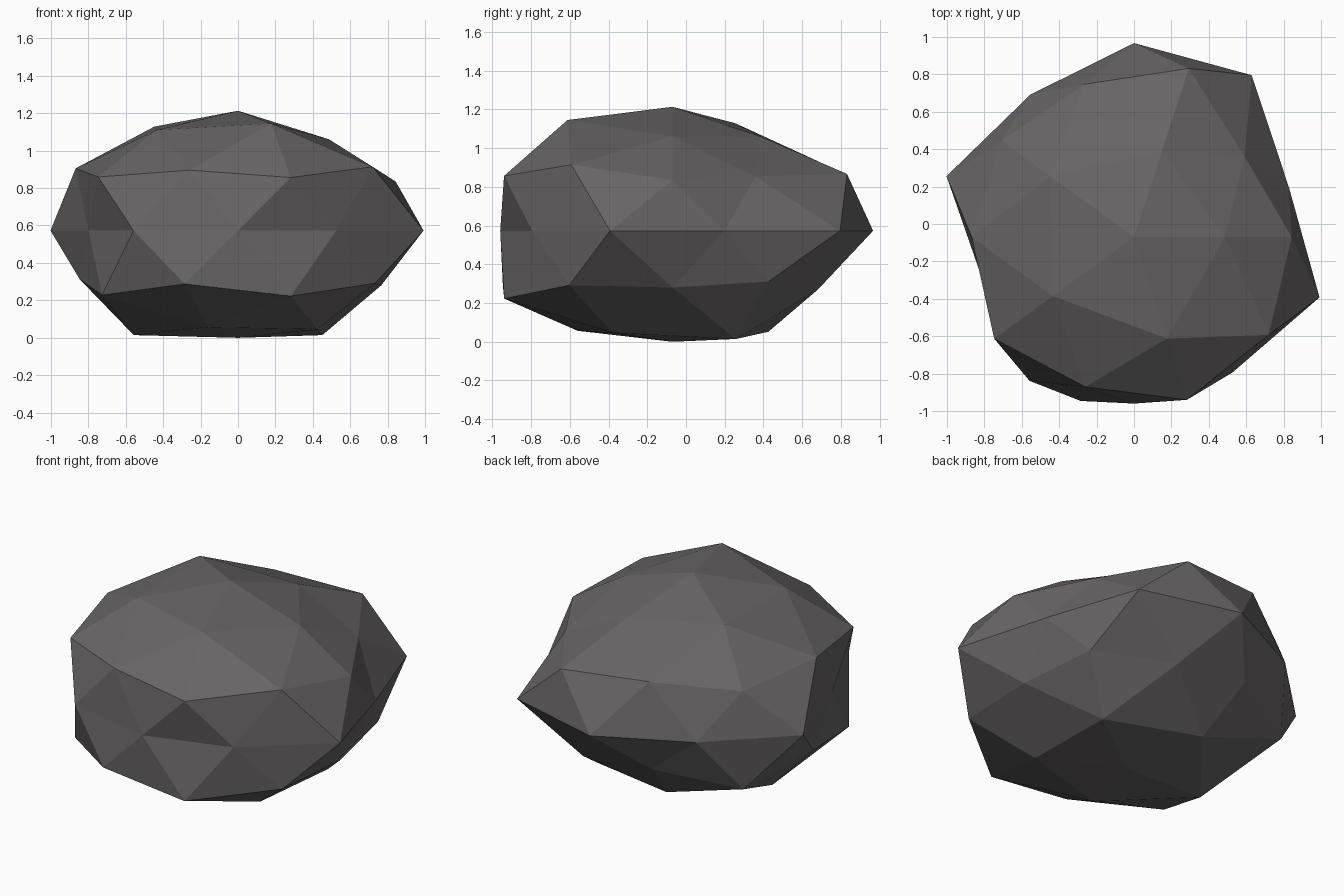
import bpy, bmesh, math

if "Cube" in bpy.data.objects:
    bpy.data.objects.remove(bpy.data.objects["Cube"])

# Radial swell of each vertex, by height ring of the unit ball (counter-clockwise from +x)
RINGS = {
    -100: [0.925],
    -85: [1.06, 0.99, 1.06, 0.98, 1.0],
    -53: [0.90, 0.93, 1.05, 1.057, 1.075],
    -45: [0.945, 0.90, 0.945, 1.03, 1.015],
    0: [0.87, 1.07, 1.037, 0.942, 1.054, 0.84, 0.95, 0.89, 0.895, 1.043],
    45: [0.943, 1.06, 0.98, 1.033, 1.023],
    53: [0.86, 1.01, 1.02, 0.99, 1.046],
    85: [0.925, 0.92, 1.053, 1.02, 1.085],
    100: [1.033],
}
SQUASH = 0.62            # flattening of the rock in z
CENTRE = (0.0, -0.07, 0.573)


def swell(co):
    key = min(RINGS, key=lambda k: abs(k / 100 - co.z))
    ring = RINGS[key]
    angle = (math.degrees(math.atan2(co.y, co.x)) + 1) % 360
    return ring[int(angle * len(ring) / 360) % len(ring)]


# Rock: low-poly ball, roughened radially and squashed
bm = bmesh.new()
bmesh.ops.create_icosphere(bm, subdivisions=2, radius=1)
for v in bm.verts:
    r = swell(v.co.normalized())
    x, y, z = v.co * r
    v.co = (CENTRE[0] + x, CENTRE[1] + y, CENTRE[2] + z * SQUASH)
bmesh.ops.recalc_face_normals(bm, faces=bm.faces)

mesh = bpy.data.meshes.new("rock")
bm.to_mesh(mesh)
bm.free()
rock = bpy.data.objects.new("rock", mesh)
bpy.context.collection.objects.link(rock)

# Dark stone colour
stone = bpy.data.materials.new("dark_stone")
stone.diffuse_color = (0.14, 0.13, 0.135, 1)
stone.use_nodes = True
stone.node_tree.nodes["Principled BSDF"].inputs["Base Color"].default_value = stone.diffuse_color
mesh.materials.append(stone)
